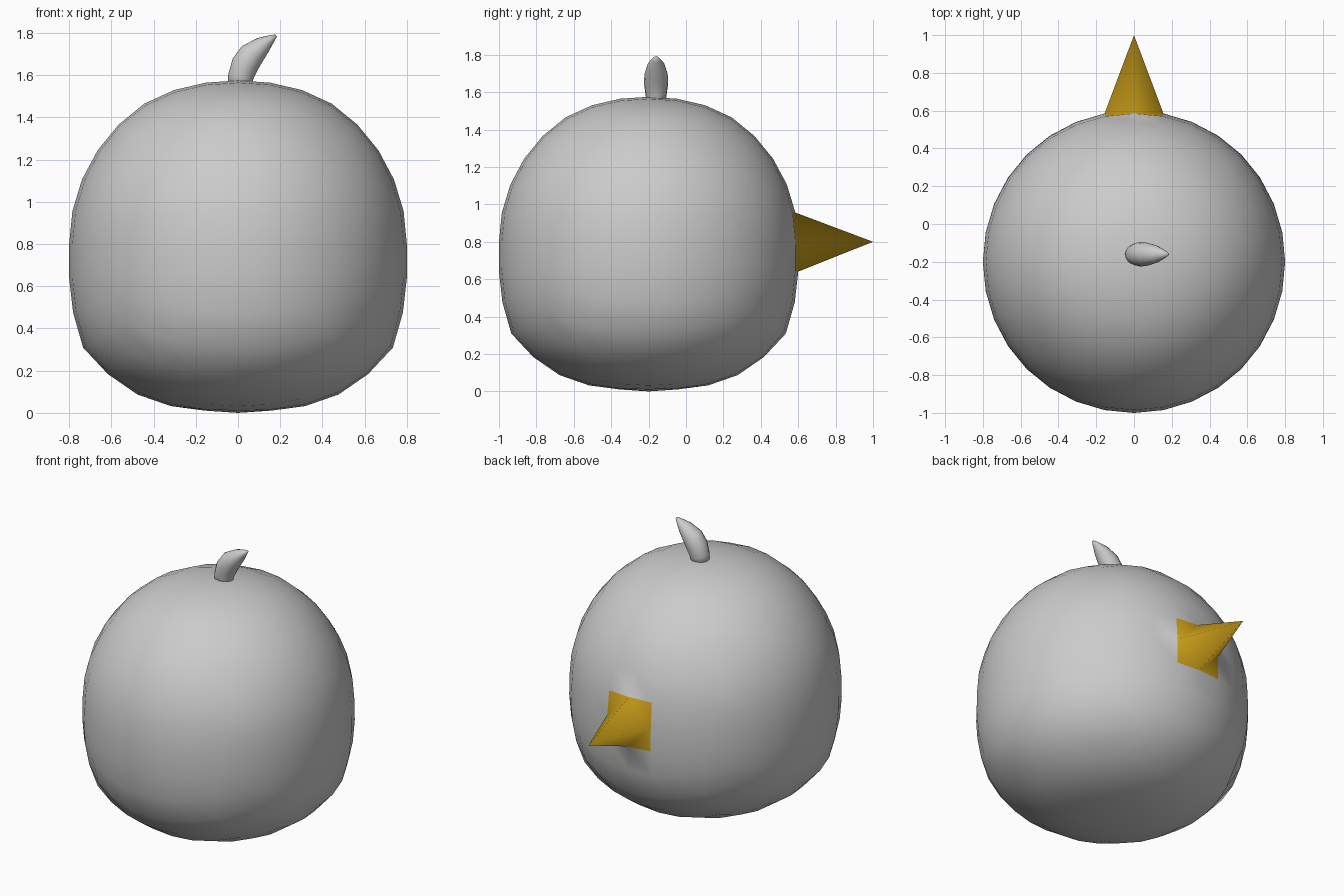
import bpy, bmesh
from math import tan, pi, atan2, degrees, hypot, cos, sin
from mathutils import Vector

if "Cube" in bpy.data.objects:
    bpy.data.objects.remove(bpy.data.objects["Cube"])

beak_mat = bpy.data.materials.new("beak_yellow")
beak_mat.diffuse_color = (0.62, 0.36, 0.01, 1)
beak_mat.use_nodes = True
beak_mat.node_tree.nodes["Principled BSDF"].inputs["Base Color"].default_value = beak_mat.diffuse_color
grey_mat = bpy.data.materials.new("body_grey")
grey_mat.diffuse_color = (0.6, 0.6, 0.6, 1)
grey_mat.use_nodes = True
grey_mat.node_tree.nodes["Principled BSDF"].inputs["Base Color"].default_value = grey_mat.diffuse_color

# Radius of the body by elevation angle: round above, bulging near the bottom
PROFILE = [(-90, .80), (-78, .805), (-68, .83), (-57.4, .856), (-46.4, .87), (-34.4, .885),
           (-22.9, .847), (-11.3, .816), (0, .80), (56, .80), (67.5, .79), (78, .78), (90, .775)]
CENTRE = Vector((0, -0.2, 0.8))


def radius(elev):
    for (a, ra), (b, rb) in zip(PROFILE, PROFILE[1:]):
        if elev <= b:
            return ra + (rb - ra) * (elev - a) / (b - a)
    return PROFILE[-1][1]


def finish(bm, name, mats):
    bmesh.ops.recalc_face_normals(bm, faces=bm.faces)
    for f in bm.faces:
        f.smooth = True
    me = bpy.data.meshes.new(name)
    bm.to_mesh(me)
    bm.free()
    for m in mats:
        me.materials.append(m)
    ob = bpy.data.objects.new(name, me)
    bpy.context.collection.objects.link(ob)
    return ob


# Body: gridded cube rounded to a ball
bm = bmesh.new()
bmesh.ops.create_cube(bm, size=2)
bmesh.ops.subdivide_edges(bm, edges=bm.edges[:], cuts=7, use_grid_fill=True)
tip = min(bm.verts, key=lambda v: (v.co - Vector((0, 1, 0))).length)
for v in bm.verts:
    d = Vector([tan(c * pi / 4) for c in v.co]).normalized()
    v.co = CENTRE + d * radius(degrees(atan2(d.z, hypot(d.x, d.y))))

# Beak: the vertex in the middle of the face is pulled out to a point
tip.co = (0, 1, 0.8)
mids = {e.other_vert(tip) for e in tip.link_edges}
for f in list(tip.link_faces):
    f.material_index = 1
    a, b = [v for v in f.verts if v in mids]
    bmesh.utils.face_split(f, a, b)
finish(bm, "body_with_beak", [grey_mat, beak_mat])

# Tuft: oval sections (x, z, half width in plane, half width in y) along a curve
SECTIONS = [(0.008, 1.54, .056, .05), (0.012, 1.59, .06, .057), (0.033, 1.65, .065, .065),
            (0.065, 1.697, .062, .062), (0.118, 1.743, .042, .046), (0.16, 1.774, .019, .022),
            (0.181, 1.788, .006, .007)]
N = 16
bm = bmesh.new()
rings = []
for i, (x, z, a, b) in enumerate(SECTIONS):
    p, q = SECTIONS[max(i - 1, 0)], SECTIONS[min(i + 1, len(SECTIONS) - 1)]
    t = Vector((q[0] - p[0], 0, q[1] - p[1])).normalized()
    side = Vector((t.z, 0, -t.x))
    rings.append([bm.verts.new(Vector((x, -0.16, z)) + side * a * cos(k * 2 * pi / N)
                               + Vector((0, b * sin(k * 2 * pi / N), 0))) for k in range(N)])
for r, s in zip(rings, rings[1:]):
    for k in range(N):
        bm.faces.new((r[k], r[(k + 1) % N], s[(k + 1) % N], s[k]))
bm.faces.new(rings[0])
bm.faces.new(rings[-1])
finish(bm, "tuft", [])
